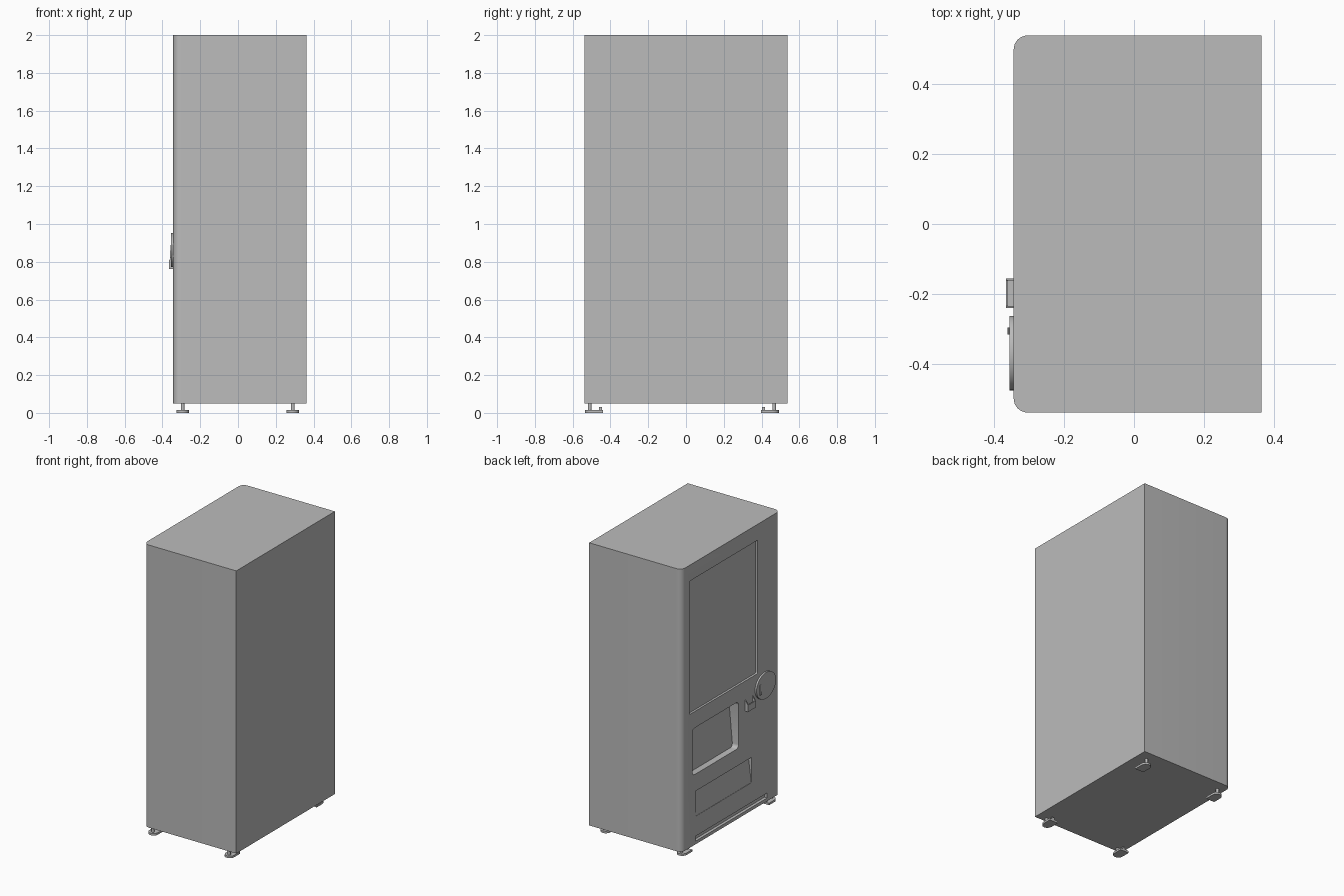
import bpy, bmesh, math
from mathutils import Vector

if "Cube" in bpy.data.objects:
    bpy.data.objects.remove(bpy.data.objects["Cube"], do_unlink=True)

grey = bpy.data.materials.new("plain_grey")
grey.use_nodes = True
grey.diffuse_color = (0.5, 0.5, 0.5, 1)
grey.node_tree.nodes["Principled BSDF"].inputs["Base Color"].default_value = (0.5, 0.5, 0.5, 1)

FACE = -0.343   # x of the panel face
BACK = 0.363
HALF = 0.5375


def finish(name, bm, smooth=True):
    bmesh.ops.recalc_face_normals(bm, faces=bm.faces)
    mesh = bpy.data.meshes.new(name)
    bm.to_mesh(mesh)
    bm.free()
    mesh.materials.append(grey)
    obj = bpy.data.objects.new(name, mesh)
    bpy.context.collection.objects.link(obj)
    if smooth:
        smooth_object(obj)
    return obj


def smooth_object(obj):
    bpy.ops.object.select_all(action="DESELECT")
    obj.select_set(True)
    bpy.context.view_layer.objects.active = obj
    bpy.ops.object.shade_smooth_by_angle(angle=math.radians(35))


def add_prism(bm, points, direction):
    """Extrude a closed outline of 3D points along a direction."""
    face = bm.faces.new([bm.verts.new(p) for p in points])
    out = bmesh.ops.extrude_face_region(bm, geom=[face])
    verts = [v for v in out["geom"] if isinstance(v, bmesh.types.BMVert)]
    bmesh.ops.translate(bm, vec=Vector(direction), verts=verts)


def add_box(bm, x0, x1, y0, y1, z0, z1):
    add_prism(bm, [(x0, y0, z0), (x1, y0, z0), (x1, y1, z0), (x0, y1, z0)], (0, 0, z1 - z0))


def cut_pocket(body, y0, y1, z0, z1, low_depth, top_depth, radius):
    """Cut a pocket into the panel; its back may lean."""
    bm = bmesh.new()
    outside = FACE - 0.1
    profile = [(outside, z0), (FACE + low_depth, z0), (FACE + top_depth, z1), (outside, z1)]
    add_prism(bm, [(x, y0, z) for x, z in profile], (0, y1 - y0, 0))
    if radius:
        depth_edges = [e for e in bm.edges
                       if abs(e.verts[0].co.x - e.verts[1].co.x) > 0.05]
        bmesh.ops.bevel(bm, geom=depth_edges, offset=radius, segments=5,
                        profile=0.5, affect="EDGES")
    cutter = finish("pocket_cutter", bm, False)
    cutter.hide_render = True
    mod = body.modifiers.new("pocket", "BOOLEAN")
    mod.operation = "DIFFERENCE"
    mod.solver = "EXACT"
    mod.object = cutter
    bpy.context.view_layer.objects.active = body
    bpy.ops.object.modifier_apply(modifier=mod.name)
    bpy.data.objects.remove(cutter, do_unlink=True)


# Cabinet with two rounded vertical edges on the panel side
bm = bmesh.new()
add_box(bm, FACE, BACK, -HALF, HALF, 0.05, 2)
corners = [e for e in bm.edges if all(v.co.x < FACE + 0.01 for v in e.verts)
           and abs(e.verts[0].co.z - e.verts[1].co.z) > 1]
bmesh.ops.bevel(bm, geom=corners, offset=0.04, segments=8, profile=0.5, affect="EDGES")
cabinet = finish("cabinet", bm, False)

# Display window, dispensing bay, lower flap, bottom vent
cut_pocket(cabinet, -0.29, 0.45, 0.97, 1.89, 0.015, 0.015, 0.008)
cut_pocket(cabinet, -0.083, 0.42, 0.535, 0.857, 0.045, 0.075, 0.025)
cut_pocket(cabinet, -0.225, 0.389, 0.243, 0.417, 0.002, 0.025, 0)
cut_pocket(cabinet, -0.395, 0.389, 0.072, 0.106, 0.02, 0.02, 0)
smooth_object(cabinet)

# Oval control plate
bm = bmesh.new()
oval = [(FACE + 0.002, -0.368 + 0.106 * math.cos(a), 0.862 + 0.09 * math.sin(a))
        for a in (i * math.tau / 40 for i in range(40))]
add_prism(bm, oval, (-0.014, 0, 0))
finish("control_plate", bm)

# Small lever on the control plate
bm = bmesh.new()
lever = [(-0.352, 0.82), (-0.361, 0.82), (-0.357, 0.89), (-0.352, 0.89)]
add_prism(bm, [(x, -0.315, z) for x, z in lever], (0, 0.02, 0))
finish("lever", bm)

# Return cup, open at the top
bm = bmesh.new()
side = [(FACE + 0.002, 0.762), (-0.365, 0.762), (-0.365, 0.808), (FACE + 0.002, 0.84)]
for y in (-0.24, -0.161):
    add_prism(bm, [(x, y, z) for x, z in side], (0, 0.006, 0))
add_box(bm, -0.365, -0.359, -0.234, -0.161, 0.762, 0.808)
add_box(bm, -0.359, FACE + 0.002, -0.234, -0.161, 0.762, 0.77)
finish("return_cup", bm)

# Levelling feet: rounded plate, stem and a small stop pin
for end, stem_y, inward in (("front", -0.51, 1), ("back", 0.467, -1)):
    for side_name, x in (("right", -0.293), ("left", 0.29)):
        bm = bmesh.new()
        outline = [(x + 0.033 * math.cos(a), stem_y + inward * (0.008 - 0.033 * math.sin(a)), 0)
                   for a in (i * math.pi / 8 for i in range(9))]
        tip = stem_y + inward * 0.07
        outline += [(x - 0.033, tip, 0), (x + 0.033, tip, 0)]
        add_prism(bm, outline, (0, 0, 0.014))
        stem = [(x + 0.01 * math.cos(a), stem_y + 0.01 * math.sin(a), 0.012)
                for a in (i * math.tau / 12 for i in range(12))]
        add_prism(bm, stem, (0, 0, 0.045))
        pin = stem_y + inward * 0.057
        add_box(bm, x - 0.009, x + 0.009, pin - 0.007, pin + 0.007, 0.012, 0.032)
        finish(f"{end}_{side_name}_foot", bm)
